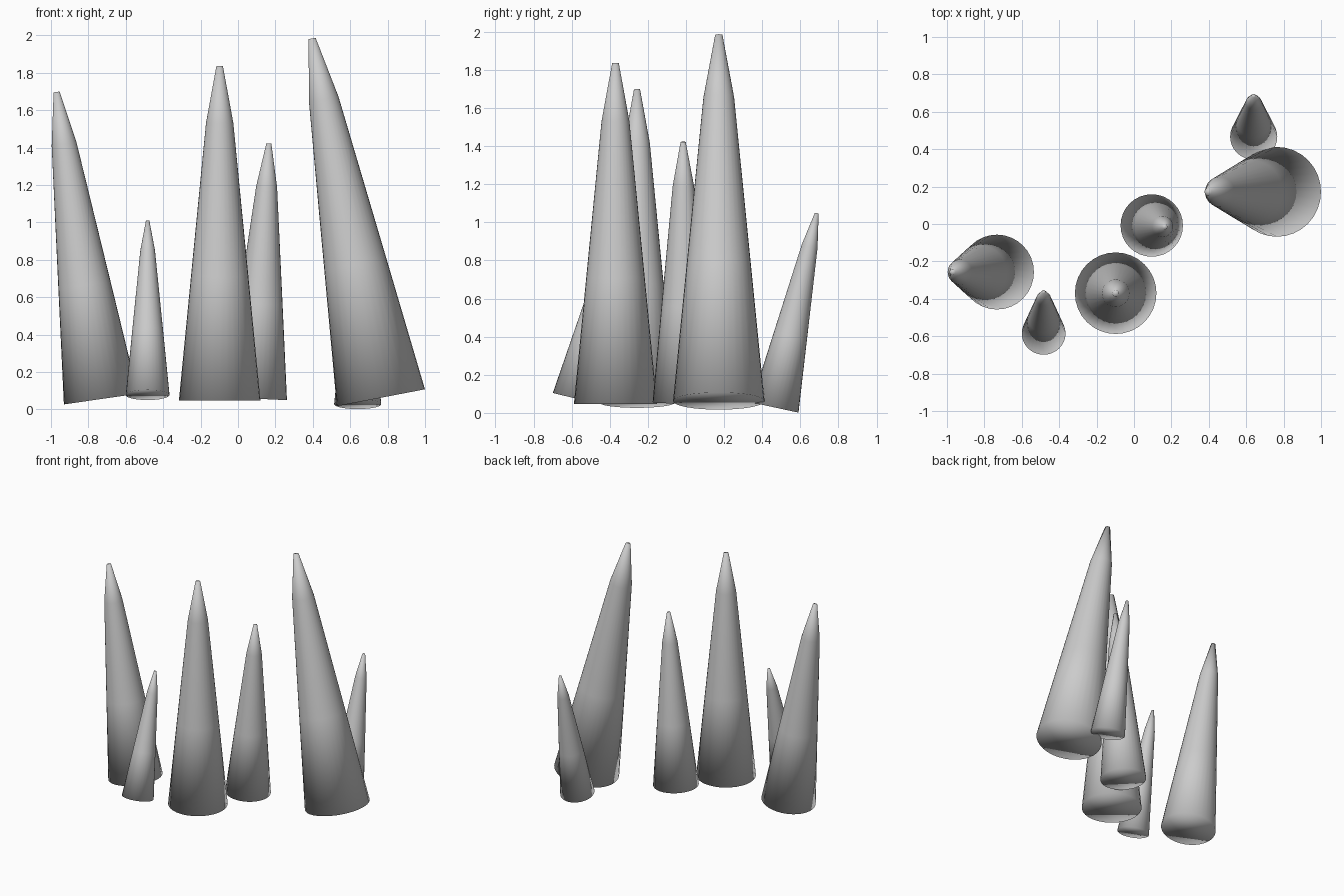
import bpy, bmesh, math
from mathutils import Vector

if "Cube" in bpy.data.objects:
    bpy.data.objects.remove(bpy.data.objects["Cube"])

SIDES = 32
# profile shared by all spikes: (fraction of length, fraction of base radius)
PROFILE = [(0.0, 1.0), (0.37, 0.705), (0.83, 0.335), (1.0, 0.08)]


def spike(name, base, tip, radius):
    """Tapered round spike from base centre to tip centre, capped at both ends."""
    base, tip = Vector(base), Vector(tip)
    axis = tip - base
    rot = Vector((0, 0, 1)).rotation_difference(axis)
    bm = bmesh.new()
    rings = []
    for t, k in PROFILE:
        ring = []
        for i in range(SIDES):
            a = 2 * math.pi * i / SIDES
            p = Vector((math.cos(a), math.sin(a), 0)) * radius * k
            p.z = t * axis.length
            ring.append(bm.verts.new(base + rot @ p))
        rings.append(ring)
    for lo, hi in zip(rings, rings[1:]):
        for i in range(SIDES):
            j = (i + 1) % SIDES
            bm.faces.new((lo[i], lo[j], hi[j], hi[i]))
    bm.faces.new(rings[0][::-1])
    bm.faces.new(rings[-1])
    for f in bm.faces:
        f.smooth = True
    mesh = bpy.data.meshes.new(name)
    bm.to_mesh(mesh)
    bm.free()
    obj = bpy.data.objects.new(name, mesh)
    bpy.context.collection.objects.link(obj)
    return obj


# tall spikes
spike("tall_spike_right", (0.764, 0.172, 0.062), (0.396, 0.172, 1.983), 0.24)
spike("tall_spike_centre", (-0.098, -0.37, 0.047), (-0.098, -0.37, 1.835), 0.218)
spike("tall_spike_left", (-0.733, -0.257, 0.055), (-0.97, -0.257, 1.697), 0.2)
# medium spike
spike("medium_spike", (0.095, -0.008, 0.058), (0.165, -0.015, 1.422), 0.167)
# small spikes leaning back
spike("small_spike_front", (-0.483, -0.585, 0.077), (-0.483, -0.362, 1.008), 0.117)
spike("small_spike_back", (0.64, 0.467, 0.028), (0.64, 0.686, 1.048), 0.126)
